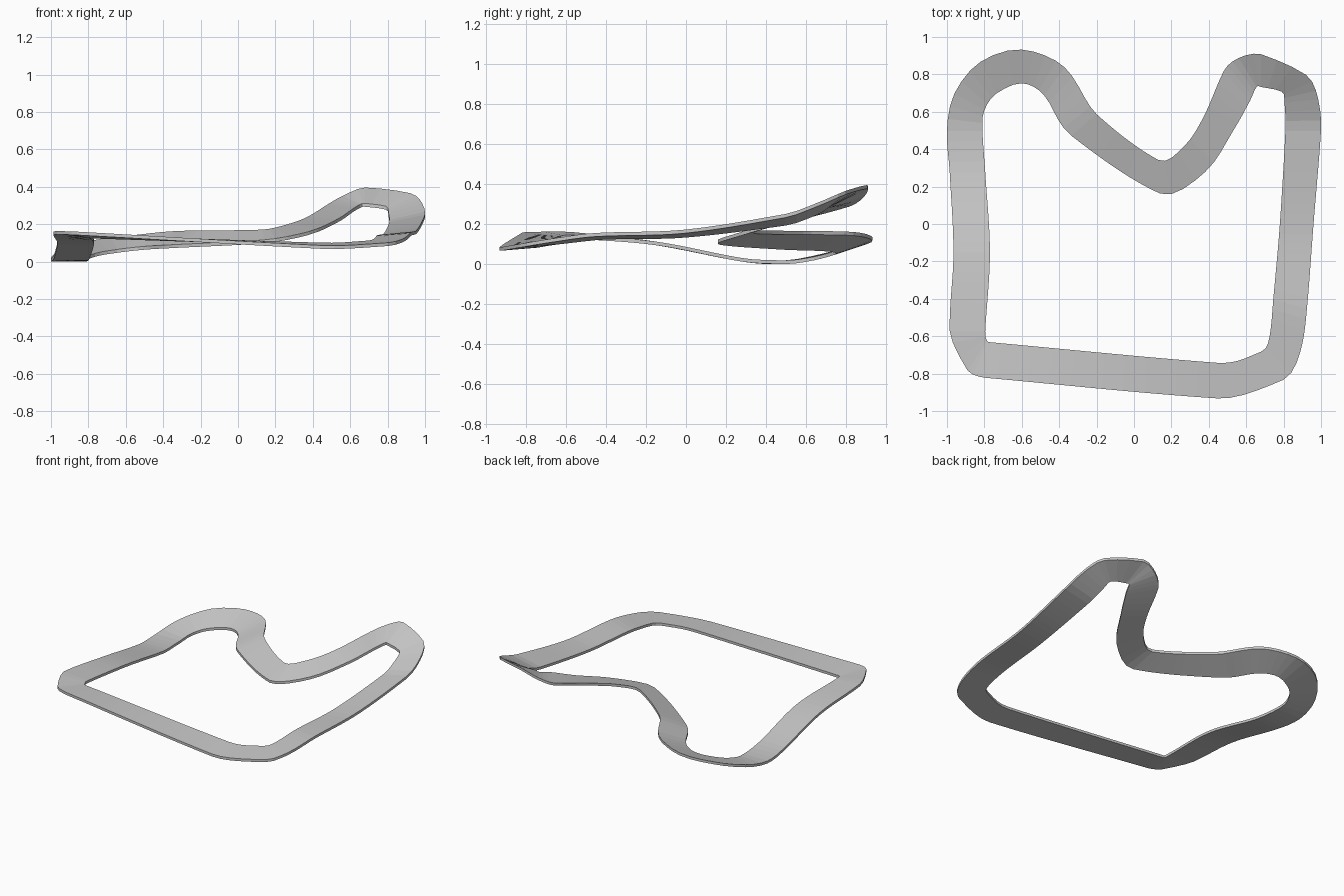
import bpy, bmesh
from mathutils import Vector

if "Cube" in bpy.data.objects:
    bpy.data.objects.remove(bpy.data.objects["Cube"])

# Cross-section stations round the circuit: outer edge xyz, inner edge xyz
STATIONS = [
    # front straight and front right bend
    (-.79, -.82, .155, -.765, -.63, .14), (.45, -.93, .085, .45, -.74, .10),
    (.80, -.83, .10, .68, -.68, .11), (.89, -.68, .125, .725, -.60, .12),
    # right straight climbing to the hill bend
    (.925, -.45, .155, .745, -.40, .14), (.96, 0, .172, .78, 0, .15),
    (1.0, .50, .25, .81, .50, .21), (.985, .67, .31, .805, .65, .26),
    (.92, .80, .365, .79, .71, .295), (.68, .91, .395, .68, .735, .31),
    (.56, .89, .35, .655, .735, .305), (.48, .82, .305, .62, .66, .285),
    # dip in the back
    (.375, .58, .24, .53, .50, .225), (.27, .42, .20, .38, .28, .16),
    (.13, .345, .17, .14, .165, .115), (-.20, .59, .165, -.335, .475, .09),
    # back left bend
    (-.37, .84, .16, -.48, .69, .082), (-.60, .935, .135, -.60, .755, .07),
    (-.82, .87, .105, -.735, .70, .05), (-.96, .70, .055, -.80, .61, .03),
    # left straight and front left bend
    (-1.0, .50, .018, -.81, .50, .018), (-.985, .28, .03, -.795, .28, .03),
    (-.965, -.15, .112, -.77, -.15, .112),
    (-.985, -.57, .16, -.795, -.57, .145), (-.89, -.78, .16, -.785, -.62, .14),
]
THICK = .018


def smooth_loop(pts, gaps):
    """Closed spline through pts; long spans keep nearly straight."""
    n, out, tan = len(pts), [], []
    for i in range(n):
        a, b = gaps[i - 1], gaps[i]
        before = (pts[i] - pts[i - 1]) / a
        after = (pts[(i + 1) % n] - pts[i]) / b
        tan.append((before * a * a + after * b * b) / (a * a + b * b))
    for i in range(n):
        p, q, g = pts[i], pts[(i + 1) % n], gaps[i]
        steps = max(3, round(g / .055))
        for s in range(steps):
            t = s / steps
            out.append(p * (2*t**3 - 3*t**2 + 1) + q * (3*t**2 - 2*t**3)
                       + tan[i] * g * (t**3 - 2*t**2 + t)
                       + tan[(i + 1) % n] * g * (t**3 - t**2))
    return out


outer = [Vector(s[:3]) for s in STATIONS]
inner = [Vector(s[3:]) for s in STATIONS]
mid = [(a + b) / 2 for a, b in zip(outer, inner)]
gaps = [(mid[(i + 1) % len(mid)] - mid[i]).length for i in range(len(mid))]
outer, inner = smooth_loop(outer, gaps), smooth_loop(inner, gaps)

# Banked ribbon with a rectangular cross-section
bm = bmesh.new()
down = Vector((0, 0, -THICK))
rings = [[bm.verts.new(p) for p in (o, i, i + down, o + down)]
         for o, i in zip(outer, inner)]
for k, ring in enumerate(rings):
    nxt = rings[(k + 1) % len(rings)]
    for j in range(4):
        m = (j + 1) % 4
        bm.faces.new((ring[j], nxt[j], nxt[m], ring[m]))
bmesh.ops.recalc_face_normals(bm, faces=bm.faces)

# Stand on the ground, centred
for axis in range(3):
    lo = min(v.co[axis] for v in bm.verts)
    hi = max(v.co[axis] for v in bm.verts)
    shift = lo if axis == 2 else (lo + hi) / 2
    for v in bm.verts:
        v.co[axis] -= shift

mesh = bpy.data.meshes.new("track_ribbon")
bm.to_mesh(mesh)
bm.free()
grey = bpy.data.materials.new("mid grey")
grey.diffuse_color = (.58, .58, .58, 1)
grey.use_nodes = True
grey.node_tree.nodes["Principled BSDF"].inputs["Base Color"].default_value = grey.diffuse_color
mesh.materials.append(grey)
bpy.context.collection.objects.link(bpy.data.objects.new("track_ribbon", mesh))
